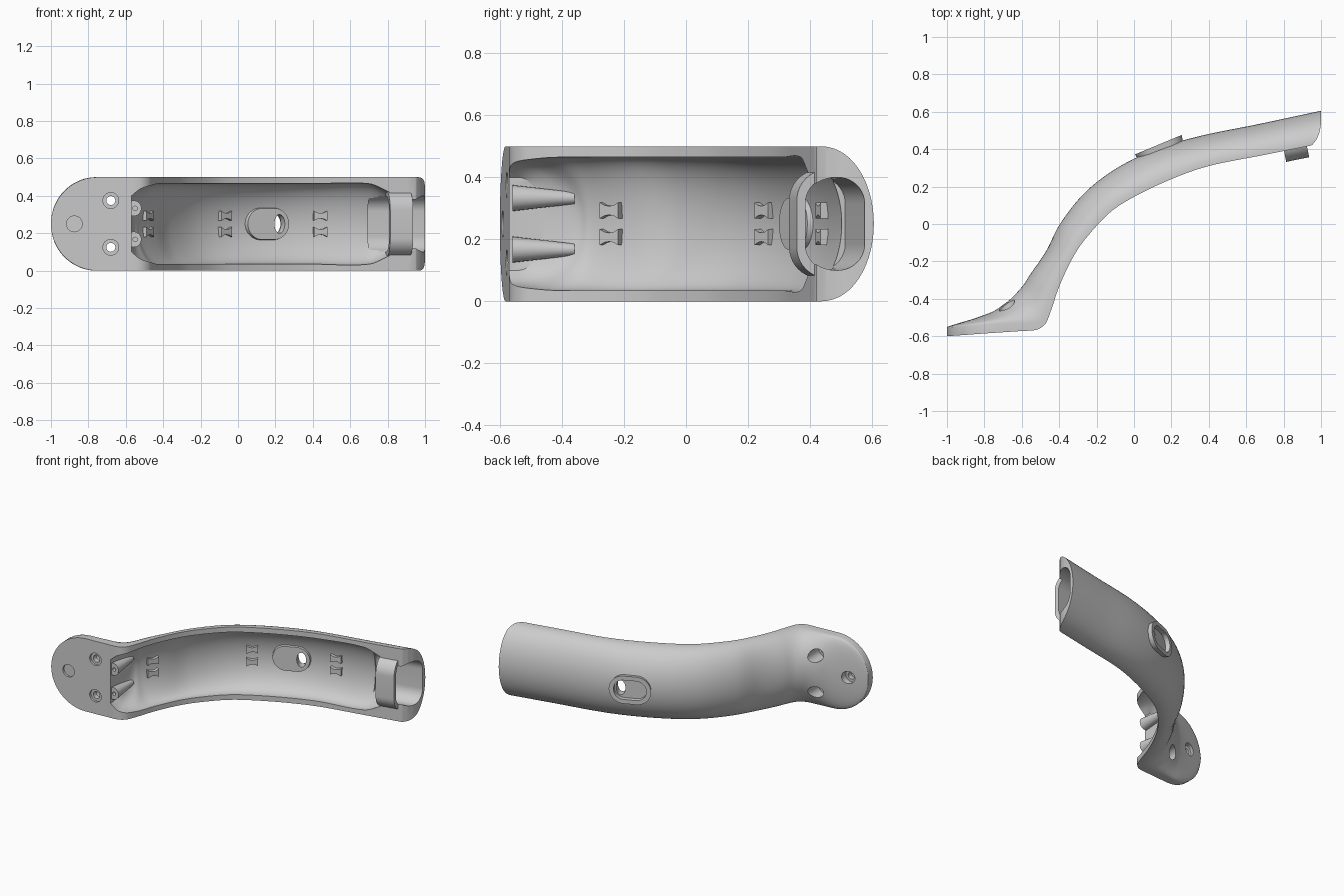
import bpy, bmesh
from math import sin, cos, pi, sqrt, radians
from mathutils import Vector

if "Cube" in bpy.data.objects:
    bpy.data.objects.remove(bpy.data.objects["Cube"])

Z = Vector((0, 0, 1))
MID = 0.25


def make(name, bm):
    bmesh.ops.recalc_face_normals(bm, faces=bm.faces)
    me = bpy.data.meshes.new(name)
    bm.to_mesh(me)
    bm.free()
    ob = bpy.data.objects.new(name, me)
    bpy.context.collection.objects.link(ob)
    return ob


def bridge(name, rings):
    """Closed solid through a list of equal-length rings."""
    bm = bmesh.new()
    vs = [[bm.verts.new(p) for p in r] for r in rings]
    n = len(vs[0])
    for a, b in zip(vs, vs[1:]):
        for i in range(n):
            j = (i + 1) % n
            bm.faces.new((a[i], a[j], b[j], b[i]))
    bm.faces.new(vs[0])
    bm.faces.new(vs[-1])
    return make(name, bm)


def smooth(rows, steps):
    """Chord-length Hermite curve through rows of numbers."""
    P = [Vector(r) for r in rows]
    t = [0.0]
    for a, b in zip(P, P[1:]):
        t.append(t[-1] + (b - a).length)
    last = len(P) - 1
    M = []
    for i in range(len(P)):
        a, b = max(i - 1, 0), min(i + 1, last)
        M.append((P[b] - P[a]) / (t[b] - t[a]))
    out = []
    for i in range(last):
        d = t[i + 1] - t[i]
        n = 18 if i == 0 else steps
        for k in range(n):
            s = 1 - cos(k / n * pi / 2) if i == 0 else k / n
            out.append(P[i] * (2*s**3 - 3*s*s + 1) + M[i] * d * (s**3 - 2*s*s + s)
                       + P[i + 1] * (3*s*s - 2*s**3) + M[i + 1] * d * (s**3 - s*s))
    return out + [P[-1]]


def half_round(rows, steps, foot=False, n=28):
    """Sections: rim point, crown point, half width, straight wall height."""
    rings = []
    for r in smooth(rows, steps):
        lo, up = Vector((r[0], r[1], 0)), Vector((r[2], r[3], 0))
        hw = min(r[4], 0.25)
        if foot and r[0] < -0.75:
            hw = max(sqrt(max(0.0625 - (r[0] + 0.75) ** 2, 0)), 0.006)
        d = up - lo
        h = d.length
        d /= h
        w = min(max(r[5], 0.004), h - 0.004)
        ring = [lo + Z * (MID - hw)]
        for k in range(n + 1):
            a = pi * k / n
            ring.append(lo + d * (w + (h - w) * sin(a)) + Z * (MID - hw * cos(a)))
        ring.append(lo + Z * (MID + hw))
        rings.append(ring)
    return rings


def prism(name, pts, o, u, v, w, d0, d1, taper=1.0):
    """Outline pts in the u,v plane, extruded along w from d0 to d1."""
    o = Vector(o)
    return bridge(name, [[o + u * a * s + v * b * s + w * d for a, b in pts]
                         for d, s in ((d0, taper), (d1, 1.0))])


def rrect(a, b, r, n=10):
    pts = []
    for q, (sx, sy) in enumerate(((1, 1), (-1, 1), (-1, -1), (1, -1))):
        for k in range(n + 1):
            t = pi / 2 * (q + k / n)
            p = (sx * (a - r) + r * cos(t), sy * (b - r) + r * sin(t))
            if not pts or (Vector(p) - Vector(pts[-1])).length > 1e-5:
                pts.append(p)
    if (Vector(pts[0]) - Vector(pts[-1])).length < 1e-5:
        pts.pop()
    return pts


def oval(a, b, n=32):
    return [(a * cos(2 * pi * k / n), b * sin(2 * pi * k / n)) for k in range(n)]


def frame(deg):
    a = radians(deg)
    return Vector((cos(a), sin(a), 0)), Vector((-sin(a), cos(a), 0))


def boolean(ob, tool, op='DIFFERENCE'):
    m = ob.modifiers.new(op, 'BOOLEAN')
    m.operation, m.object, m.solver = op, tool, 'EXACT'
    bpy.context.view_layer.objects.active = ob
    bpy.ops.object.modifier_apply(modifier=m.name)
    bpy.data.objects.remove(tool)


# Curved arm and rounded foot: rim x, y, crown x, y, half width, wall
arm = [
    (-0.40, -0.335, -0.555, -0.27, .25, .01), (-0.33, -0.185, -0.47, -0.145, .25, .01),
    (-0.26, -0.08, -0.396, 0.0, .25, .01), (-0.13, 0.06, -0.26, 0.17, .25, .01),
    (0.0, 0.145, -0.09, 0.30, .25, .01), (0.2, 0.24, 0.13, 0.405, .25, .01),
    (0.4, 0.31, 0.36, 0.472, .25, .01), (0.7, 0.37, 0.665, 0.534, .25, .01)]
foot = [
    (-1.0, -0.60, -1.0, -0.55, .25, .045), (-0.75, -0.582, -0.77, -0.475, .25, .05),
    (-0.60, -0.572, -0.69, -0.425, .25, .05), (-0.52, -0.565, -0.65, -0.392, .25, .045),
    (-0.475, -0.535, -0.62, -0.36, .25, .03), (-0.45, -0.48, -0.59, -0.325, .25, .02)]
body = bridge("arm_shell", half_round(
    foot + arm + [(1.06, 0.442, 1.025, 0.611, .25, .01)], 7, foot=True))

# Hollow channel, shallower than the shell all round
hollow = [(-0.565, -0.64, -0.575, -0.46, .15, .10), (-0.50, -0.64, -0.56, -0.36, .19, .10),
          (-0.41, -0.52, -0.54, -0.318, .212, .07)]
for x, y, cx, cy, hw, w in arm + [(0.81, 0.391, 0.775, 0.557, .17, .01)]:
    dx, dy = x - cx, y - cy
    hollow.append((x + dx * .25, y + dy * .25, cx + dx * .22, cy + dy * .22,
                   .17 if x > .75 else .215, .055))
boolean(body, bridge("hollow_cut", half_round(hollow, 7)))

# Curved trim of the open end
trim = [(.88, .36), (.93, .405), (.955, .425), (.975, .45), (.99, .485), (.998, .52),
        (1, .56), (1, .8), (1.3, .8), (1.3, .36)]
X, Y = Vector((1, 0, 0)), Vector((0, 1, 0))
boolean(body, prism("end_cut", trim, (0, 0, 0), X, Y, Z, -0.2, 0.7))

# Socket collar and its bore at the open end
e, n = frame(11.5)
socket = (0.865, 0.46, MID)
boolean(body, prism("collar", rrect(.108, .175, .10), (0.866, 0.453, MID), n, Z, e,
                    -0.075, 0.05), 'UNION')
boolean(body, prism("bore_cut", rrect(.087, .15, .085), socket, n, Z, e, -0.16, 0.3))

# Side port: raised boss, pocket and slot
u, n = frame(22.6)
port = (0.13, 0.424, MID)
boolean(body, prism("port_boss", rrect(.135, .095, .094), port, u, Z, n, -0.085, 0, .88), 'UNION')
boolean(body, prism("port_pocket", rrect(.105, .066, .065), port, u, Z, n, -0.03, 0.1))
boolean(body, prism("port_slot", oval(.03, .05), Vector(port) + u * .065, u, Z, n, -0.2, 0.1))

# Small screw posts in the channel next to the foot
for z in (MID - .083, MID + .083):
    o = (-0.558, 0, z)
    boolean(body, prism("post", oval(.042, .042, 24), o, X, Z, Y, -0.36, -0.56, .45), 'UNION')
    boolean(body, prism("post_hole", oval(.012, .012, 16), (-0.55, 0, z), X, Z, Y, -0.62, -0.51))

# Foot screw holes, recessed at both sides
for x, z in ((-0.68, .125), (-0.68, .375), (-0.875, .25)):
    o = (x, 0, z)
    low = -0.6 + (x + 1) * .073
    boolean(body, prism("screw", oval(.024, .024), o, X, Z, Y, -0.7, -0.3))
    boolean(body, prism("head", oval(.042, .042), o, X, Z, Y, low + .045, -0.2))
    boolean(body, prism("face", oval(.042, .042), o, X, Z, Y, -0.7, low + .012))

# Pairs of cable clips along the channel
hourglass = [(-.036, -.026), (-.018, -.017), (0, -.014), (.018, -.017), (.036, -.026),
             (.036, .026), (.018, .017), (0, .014), (-.018, .017), (-.036, .026)]
parts = [body]
for i, (x, y, deg) in enumerate(((-.49, -.235, 57), (-.075, .262, 38), (.437, .45, 13))):
    u, n = frame(deg)
    for side, s in (("low", -1), ("high", 1)):
        parts.append(prism(f"cable_clip_{i + 1}_{side}", hourglass,
                           (x, y, MID + s * .043), u, Z, n, -0.025, 0.015))

# Smooth shading with crisp edges
bpy.ops.object.select_all(action='DESELECT')
for ob in parts:
    ob.select_set(True)
bpy.context.view_layer.objects.active = body
bpy.ops.object.shade_smooth_by_angle(angle=radians(30))
